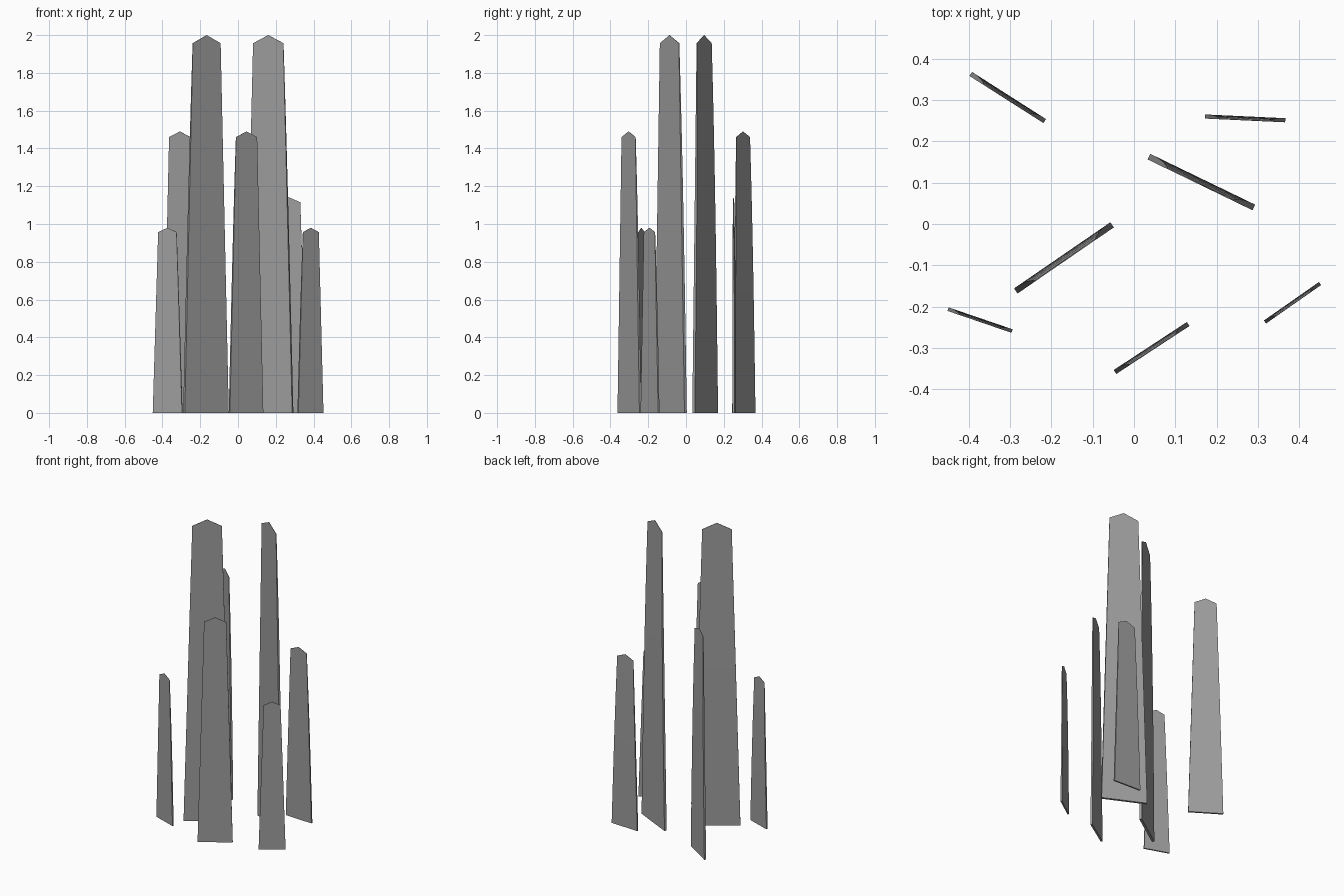
import bpy
import math
from mathutils import Vector

cube = bpy.data.objects.get("Cube")
if cube:
    bpy.data.objects.remove(cube, do_unlink=True)

stone = bpy.data.materials.new("stone_grey")
stone.use_nodes = True
GREY = (0.34, 0.34, 0.34, 1)
stone.diffuse_color = GREY
stone.node_tree.nodes["Principled BSDF"].inputs["Base Color"].default_value = GREY

STEPS = 8


def slab(name, left, right, shoulder, peak, thick):
    """Upright tapered slab: flat front, back curving forward, peaked top."""
    a, b = Vector((*left, 0)), Vector((*right, 0))
    mid, along = (a + b) / 2, (b - a).normalized()
    half = (b - a).length / 2
    back = Vector((-along.y, along.x, 0))

    def pair(u, z):
        depth = thick * (1 - 0.85 * (z / peak) ** 3)
        front = mid + along * u - back * thick / 2 + Vector((0, 0, z))
        return [front, front + back * depth]

    # Rows of four corners: left front, left back, right front, right back
    verts, faces = [], []
    for i in range(STEPS + 1):
        s = i / STEPS
        w = half * (1 - 0.37 * s)
        verts += pair(-w, shoulder * s) + pair(w, shoulder * s)
    for i in range(STEPS):
        lf, lb, rf, rb = range(4 * i, 4 * i + 4)
        for p, q in ((lf, rf), (rf, rb), (rb, lb), (lb, lf)):
            faces.append((p, q, q + 4, p + 4))
    # Base and peaked tip
    faces.append((0, 1, 3, 2))
    lf, lb, rf, rb, tf, tb = range(4 * STEPS, 4 * STEPS + 6)
    verts += pair(0, peak)
    faces += [(lf, rf, tf), (rb, lb, tb), (rf, rb, tb, tf), (lb, lf, tf, tb)]

    mesh = bpy.data.meshes.new(name)
    mesh.from_pydata(verts, [], faces)
    mesh.materials.append(stone)
    obj = bpy.data.objects.new(name, mesh)
    bpy.context.collection.objects.link(obj)
    bpy.ops.object.select_all(action="DESELECT")
    obj.select_set(True)
    bpy.context.view_layer.objects.active = obj
    bpy.ops.object.shade_smooth_by_angle(angle=math.radians(20))


# Two tall slabs in the centre
slab("tall_slab_front", (-0.286, -0.162), (-0.053, -0.002), 1.957, 2.0, 0.015)
slab("tall_slab_back", (0.036, 0.163), (0.29, 0.04), 1.957, 2.0, 0.015)
# Medium slabs
slab("medium_slab_front", (-0.046, -0.358), (0.131, -0.242), 1.46, 1.49, 0.0115)
slab("medium_slab_back", (-0.395, 0.363), (-0.216, 0.249), 1.46, 1.49, 0.0115)
slab("short_slab_back", (0.172, 0.26), (0.366, 0.251), 1.115, 1.142, 0.01)
# Small outer slabs
slab("small_slab_right", (-0.45, -0.206), (-0.295, -0.259), 0.957, 0.98, 0.009)
slab("small_slab_left", (0.317, -0.237), (0.45, -0.144), 0.957, 0.98, 0.009)
